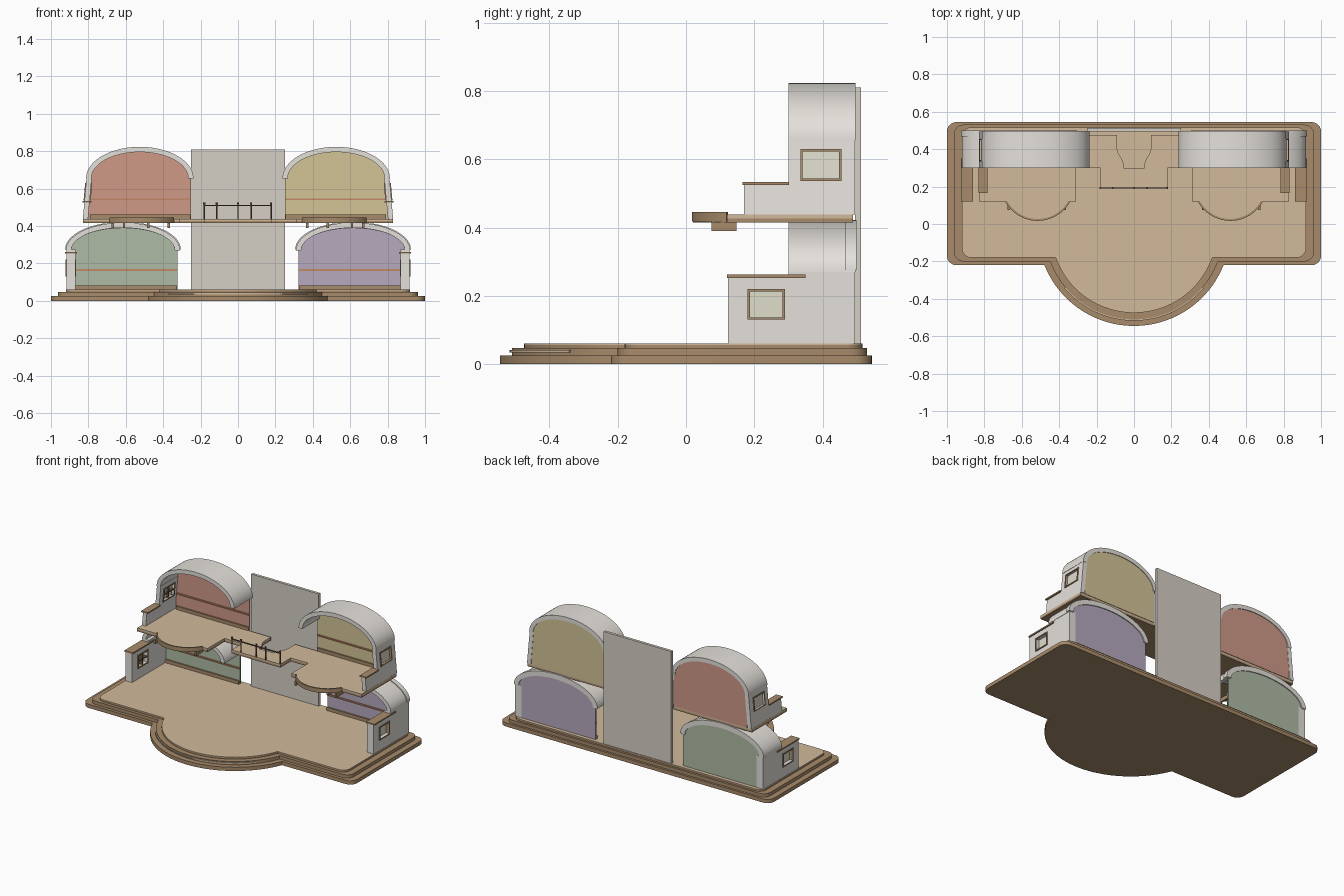
import bpy, bmesh
from math import sin, cos, asin, radians, degrees
from mathutils import Matrix

if "Cube" in bpy.data.objects:
    bpy.data.objects.remove(bpy.data.objects["Cube"])


def material(name, rgb):
    m = bpy.data.materials.new(name)
    m.diffuse_color = [(c / 255) ** 2.2 for c in rgb] + [1]
    m.use_nodes = True
    m.node_tree.nodes["Principled BSDF"].inputs["Base Color"].default_value = m.diffuse_color
    return m


TAN = material("tan", (208, 184, 154))
BROWN = material("brown", (166, 138, 106))
DARK = material("dark_wood", (112, 88, 66))
CREAM = material("cream", (228, 224, 218))
PANEL = material("panel_grey", (212, 205, 196))
PANE = material("pane", (222, 220, 202))
ORANGE = material("orange", (196, 136, 104))
GREEN = material("green", (172, 186, 163))
RED = material("red", (206, 152, 134))
YELLOW = material("yellow", (210, 195, 150))
PURPLE = material("purple", (180, 168, 188))

AXES = {"Z": Matrix.Identity(4),
        "Y": Matrix(((1, 0, 0, 0), (0, 0, 1, 0), (0, 1, 0, 0), (0, 0, 0, 1))),
        "X": Matrix(((0, 0, 1, 0), (1, 0, 0, 0), (0, 1, 0, 0), (0, 0, 0, 1)))}


def solid(name, loops, axis, lo, hi, mat, mirror=False, lean=0):
    """Extrude a flat outline (further loops are holes) along an axis."""
    cu = bpy.data.curves.new(name, "CURVE")
    cu.dimensions, cu.fill_mode, cu.extrude = "2D", "BOTH", (hi - lo) / 2
    for pts in loops:
        sp = cu.splines.new("POLY")
        sp.points.add(len(pts) - 1)
        for p, (u, v) in zip(sp.points, pts):
            p.co = (u, v, 0, 1)
        sp.use_cyclic_u = True
    tmp = bpy.data.objects.new(name + "_outline", cu)
    bpy.context.collection.objects.link(tmp)
    dg = bpy.context.evaluated_depsgraph_get()
    me = bpy.data.meshes.new_from_object(tmp.evaluated_get(dg))
    bpy.data.objects.remove(tmp)
    me.transform(AXES[axis] @ Matrix.Translation((0, 0, (lo + hi) / 2)))
    bm = bmesh.new()
    bm.from_mesh(me)
    bmesh.ops.remove_doubles(bm, verts=bm.verts, dist=1e-5)
    for v in bm.verts:
        v.co.x += (0.655 - v.co.z) * lean
    bmesh.ops.recalc_face_normals(bm, faces=bm.faces)
    bm.to_mesh(me)
    bm.free()
    me.materials.clear()
    me.materials.append(mat)
    ob = bpy.data.objects.new(name, me)
    bpy.context.collection.objects.link(ob)
    if mirror:
        md = ob.modifiers.new("mirror", "MIRROR")
        md.use_mirror_merge = False
    return ob


def rect(u0, u1, v0, v1):
    return [(u0, v0), (u1, v0), (u1, v1), (u0, v1)]


def box(name, x, y, z, mat, mirror=False, lean=0):
    return solid(name, [rect(*x, *y)], "Z", *z, mat, mirror, lean)


def arc(cx, cy, rx, ry, a0, a1, n):
    return [(cx + rx * cos(radians(a0 + (a1 - a0) * i / n)),
             cy + ry * sin(radians(a0 + (a1 - a0) * i / n))) for i in range(n + 1)]


def band(cx, cy, rx, ry, t, a0, a1, n):
    return arc(cx, cy, rx, ry, a0, a1, n) + arc(cx, cy, rx - t, ry - t, a1, a0, n)


# Stepped base with a round front apron
def base_outline(dx, dy, dr):
    x, yf, yb, r, c = 1 - dx, -0.22 + dy, 0.545 - 0.7 * dy, 0.515 - dr, 0.05
    a = degrees(asin((yf + 0.03) / r))
    return (arc(0, -0.03, r, r, 180 - a, 360 + a, 48)
            + arc(x - c, yf + c, c, c, -90, 0, 6) + arc(x - c, yb - c, c, c, 0, 90, 6)
            + arc(c - x, yb - c, c, c, 90, 180, 6) + arc(c - x, yf + c, c, c, 180, 270, 6))


solid("base_step_bottom", [base_outline(0, 0, 0)], "Z", 0, 0.025, BROWN)
solid("base_step_middle", [base_outline(0.038, 0.02, 0.035)], "Z", 0.025, 0.047, BROWN)
top = base_outline(0.08, 0.04, 0.07)
solid("base_step_top", [top], "Z", 0.047, 0.056, BROWN)
solid("ground_floor", [top], "Z", 0.056, 0.06, TAN)
solid("apron_trim", [band(0, -0.03, 0.487, 0.487, 0.015, 220, 320, 40)], "Z", 0.034, 0.042, TAN)

# Central back panel
box("back_panel", (-0.25, 0.25), (0.495, 0.513), (0.06, 0.81), PANEL)

# Upper floor with bridge, round balconies and stair notch
half = ([(0.18, 0.19), (0.18, 0.30), (0.31, 0.30), (0.31, 0.12)]
        + arc(0.515, 0.215, 0.195, 0.195, 209.3, 330.7, 24)
        + [(0.83, 0.12), (0.83, 0.49), (0.25, 0.49), (0.25, 0.475), (0.09, 0.475), (0.09, 0.40),
           (0.083, 0.375), (0.066, 0.35), (0.057, 0.325), (0.055, 0.30)])
outline = half + [(-x, y) for x, y in reversed(half)]
solid("upper_floor", [outline], "Z", 0.426, 0.438, TAN)
solid("upper_floor_underside", [outline], "Z", 0.415, 0.426, BROWN)
solid("balcony_trim", [band(0.515, 0.215, 0.198, 0.198, 0.01, 209.3, 330.7, 24)],
      "Z", 0.418, 0.445, BROWN, True)
for x in (0.37, 0.48, 0.61, 0.67):
    box("balcony_bracket", (x - 0.006, x + 0.006), (0.075, 0.148), (0.39, 0.417), BROWN, True)

# Bridge railing
for x in (-0.18, -0.113, 0, 0.07, 0.177):
    solid("railing_post", [arc(x, 0.193, 0.004, 0.004, 0, 330, 11)], "Z", 0.435, 0.525, DARK)
    solid("railing_knob", [arc(x, 0.193, 0.006, 0.006, 0, 330, 11)], "Z", 0.515, 0.525, DARK)
box("railing_bar", (-0.183, 0.18), (0.19, 0.196), (0.506, 0.513), DARK)


# Rooms: arched back wall, trim strips and vaulted roof
def room(level, cx, hw, z0, zs, rise, colours, x_end, strip):
    solid(level + "_roof", [band(cx, zs, hw, rise, 0.028, 0, 180, 40)],
          "Y", 0.30, 0.497, CREAM, True)
    for side, col in zip((-1, 1), colours):
        w, name = hw - 0.014, level + ("_left" if side < 0 else "_right")
        wall = [(cx - w, z0)] + [(cx + w, z0)] + arc(cx, zs, w, rise - 0.014, 0, 180, 40)
        solid(name + "_back_wall", [[(side * x, z) for x, z in wall]], "Y", 0.482, 0.493, col)
    xs = (cx - hw + 0.015, x_end)
    box(level + "_baseboard", xs, (0.472, 0.484), (z0, z0 + 0.022), BROWN, True)
    box(level + "_chair_rail", xs, (0.474, 0.484), (z0 + 0.1, z0 + 0.109), strip, True)


room("lower", 0.615, 0.305, 0.06, 0.27, 0.148, (GREEN, PURPLE), 0.875, ORANGE)
room("upper", 0.525, 0.287, 0.438, 0.655, 0.168, (RED, YELLOW), 0.79, ORANGE)
solid("lower_roof_back_rim", [band(0.615, 0.275, 0.309, 0.147, 0.034, 0, 180, 40)],
      "Y", 0.467, 0.499, CREAM, True)


# Outer side walls with windows, low parapets and caps
def side_wall(level, x0, x1, profile, win, lean):
    y0, y1, z0, z1 = win
    f = 0.007
    hole = rect(y0 + f, y1 - f, z0 + f, z1 - f)
    solid(level + "_side_wall", [profile, hole], "X", x0, x1, CREAM, True, lean)
    solid(level + "_window_frame", [rect(*win), hole], "X", x0 - 0.005, x1 + 0.005,
          BROWN, True, lean)
    xm, ym, zm = (x0 + x1) / 2, (y0 + y1) / 2, (z0 + z1) / 2
    box(level + "_window_pane", (xm, xm + 0.004), (y0 + f, y1 - f), (z0 + f, z1 - f),
        PANE, True, lean)
    box(level + "_window_upright", (x0, xm), (ym - 0.003, ym + 0.003), (z0 + f, z1 - f),
        DARK, True, lean)
    box(level + "_window_crossbar", (x0, xm), (y0 + f, y1 - f), (zm - 0.003, zm + 0.003),
        DARK, True, lean)


side_wall("lower", 0.87, 0.918, [(0.123, 0.06), (0.495, 0.06), (0.495, 0.275), (0.3, 0.275),
                                 (0.3, 0.255), (0.123, 0.255)], (0.18, 0.29, 0.13, 0.22), 0)
box("lower_wall_cap", (0.862, 0.925), (0.12, 0.35), (0.253, 0.262), BROWN, True)
side_wall("upper", 0.782, 0.81, [(0.17, 0.438), (0.495, 0.438), (0.495, 0.66), (0.3, 0.66),
                                 (0.3, 0.526), (0.17, 0.526)], (0.335, 0.455, 0.537, 0.63), 0.09)
box("upper_wall_cap", (0.784, 0.832), (0.166, 0.302), (0.525, 0.534), BROWN, True)

# Smooth curves, crisp edges
for ob in bpy.data.objects:
    ob.select_set(True)
    bpy.context.view_layer.objects.active = ob
bpy.ops.object.shade_smooth_by_angle()
